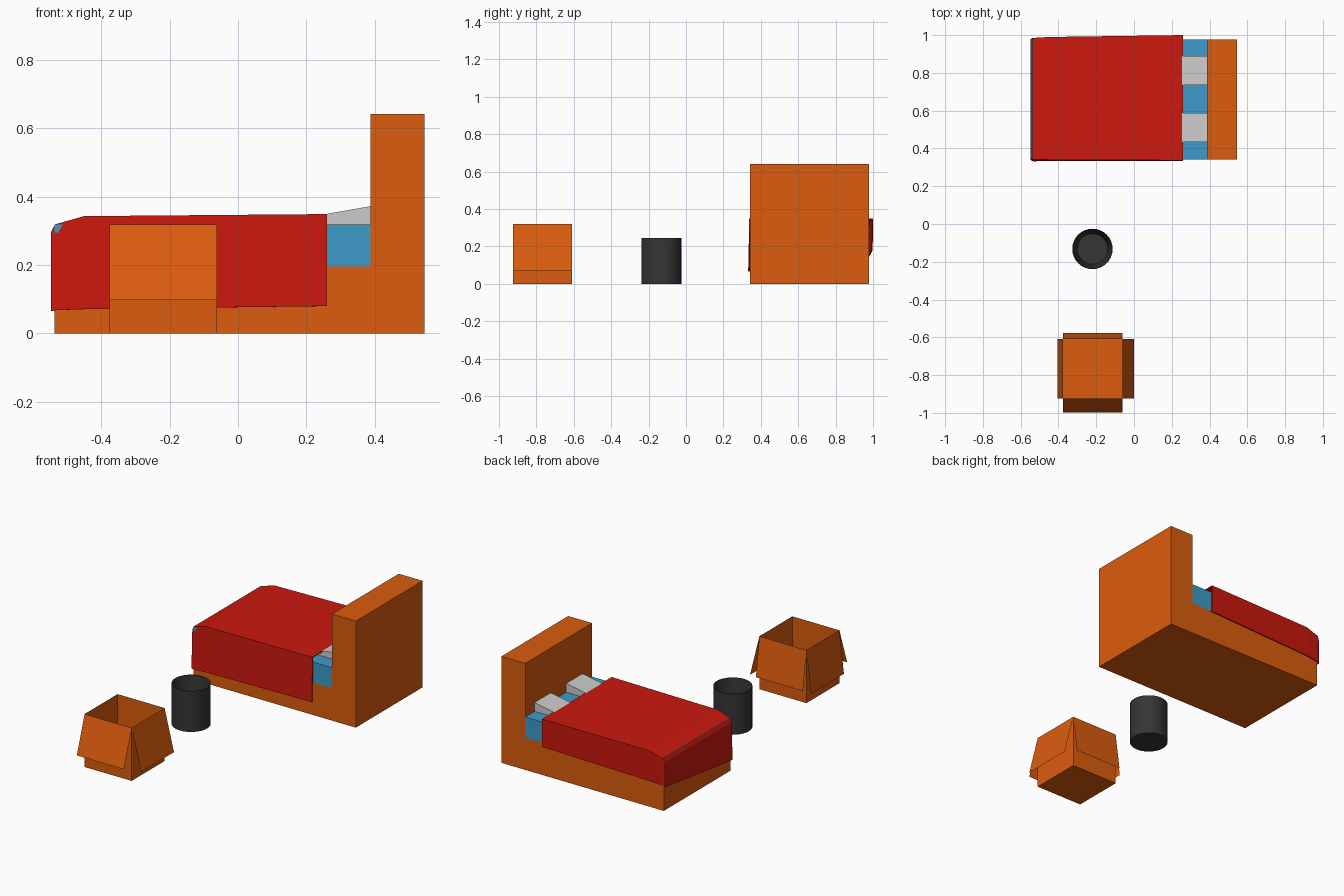
import bpy, bmesh, math

if "Cube" in bpy.data.objects:
    bpy.data.objects.remove(bpy.data.objects["Cube"])

def material(name, color):
    m = bpy.data.materials.new(name)
    m.diffuse_color = (*color, 1)
    m.use_nodes = True
    m.node_tree.nodes["Principled BSDF"].inputs["Base Color"].default_value = m.diffuse_color
    return m

ORANGE = material("orange", (0.71, 0.107, 0.004))
RED = material("red", (0.6, 0.009, 0.004))
BLUE = material("blue", (0.047, 0.33, 0.59))
DARK = material("charcoal", (0.035, 0.035, 0.035))

def make(name, verts, faces, mat=None, fix_normals=False):
    mesh = bpy.data.meshes.new(name)
    mesh.from_pydata(verts, [], faces)
    if fix_normals:
        bm = bmesh.new()
        bm.from_mesh(mesh)
        bmesh.ops.recalc_face_normals(bm, faces=bm.faces)
        bm.to_mesh(mesh)
        bm.free()
    ob = bpy.data.objects.new(name, mesh)
    bpy.context.collection.objects.link(ob)
    if mat:
        mesh.materials.append(mat)
    return ob

def prism(name, profile, y0, y1, mat=None):
    """Extrude an x-z profile along y."""
    n = len(profile)
    verts = [(x, y, z) for y in (y0, y1) for x, z in profile]
    faces = [tuple(range(n)), tuple(range(n, 2 * n))]
    faces += [(i, (i + 1) % n, n + (i + 1) % n, n + i) for i in range(n)]
    return make(name, verts, faces, mat, True)

# Bed frame with headboard, as one L-shaped profile
Y0, Y1, FOOT, HEAD = 0.342, 0.978, -0.537, 0.387
prism("bed_frame", [(FOOT, 0), (0.546, 0), (0.546, 0.642), (HEAD, 0.642),
                    (HEAD, 0.195), (FOOT, 0.195)], Y0, Y1, ORANGE)

# Mattress
prism("mattress", [(FOOT, 0.195), (HEAD, 0.195), (HEAD, 0.319), (FOOT, 0.319)], Y0, Y1, BLUE)

# Wedge pillows
for side, y in (("front", 0.433), ("back", 0.735)):
    prism(side + "_pillow", [(0.13, 0.319), (HEAD, 0.319), (HEAD, 0.372), (0.13, 0.327)],
          y, y + 0.155)

# Blanket: cross-sections from head to foot (front hem, front top, back top, back hem)
sections = [
    (0.26, [(0.334, 0.080), (0.337, 0.349), (1.000, 0.349), (0.998, 0.180)]),
    (-0.45, [(0.333, 0.071), (0.340, 0.343), (0.990, 0.343), (0.988, 0.160)]),
    (-0.535, [(0.332, 0.068), (0.343, 0.319), (0.985, 0.319), (0.983, 0.152)]),
    (-0.547, [(0.338, 0.066), (0.346, 0.297), (0.980, 0.297), (0.980, 0.145)]),
]
verts = [(x, y, z) for x, pts in sections for y, z in pts]
faces = [(4 * i + j, 4 * i + j + 1, 4 * i + j + 5, 4 * i + j + 4)
         for i in range(3) for j in range(3)] + [(12, 13, 14, 15)]
blanket = make("blanket", verts, faces, RED)
solid = blanket.modifiers.new("thickness", 'SOLIDIFY')
solid.thickness = 0.006
solid.offset = -1

# Waste bin: lathe of outer wall, rim and tapered inside
N = 32
rings = [(0.107, 0), (0.107, 0.246), (0.105, 0.246), (0.081, 0.015)]
verts = [(-0.22 + r * math.cos(2 * math.pi * k / N), -0.132 + r * math.sin(2 * math.pi * k / N), z)
         for r, z in rings for k in range(N)]
faces = [(i * N + k, i * N + (k + 1) % N, (i + 1) * N + (k + 1) % N, (i + 1) * N + k)
         for i in range(3) for k in range(N)]
faces += [tuple(range(N)), tuple(range(3 * N, 4 * N))]
bin_ob = make("waste_bin", verts, faces, DARK, True)
bpy.context.view_layer.objects.active = bin_ob
bin_ob.select_set(True)
bpy.ops.object.shade_smooth_by_angle(angle=math.radians(30))

# Open cardboard box
X0, X1, B0, B1, TOP = -0.376, -0.062, -0.924, -0.61, 0.319
corners = [(X0, B0), (X1, B0), (X1, B1), (X0, B1)]
verts = [(x, y, z) for z in (0, TOP) for x, y in corners]
walls = [(i, (i + 1) % 4, 4 + (i + 1) % 4, 4 + i) for i in range(4)]
make("box_body", verts, [(3, 2, 1, 0)] + walls, ORANGE)

# Folded-down flaps: outward spread and bottom height of each side
flaps = [("front", (0, -0.074), 0.098), ("right", (0.062, 0), 0.07),
         ("back", (0, 0.033), 0.085), ("left", (-0.03, 0), 0.065)]
for i, (side, (dx, dy), low) in enumerate(flaps):
    (ax, ay), (bx, by) = corners[i], corners[(i + 1) % 4]
    make(side + "_flap", [(ax + dx, ay + dy, low), (bx + dx, by + dy, low),
                          (bx, by, TOP), (ax, ay, TOP)], [(0, 1, 2, 3)], ORANGE)
